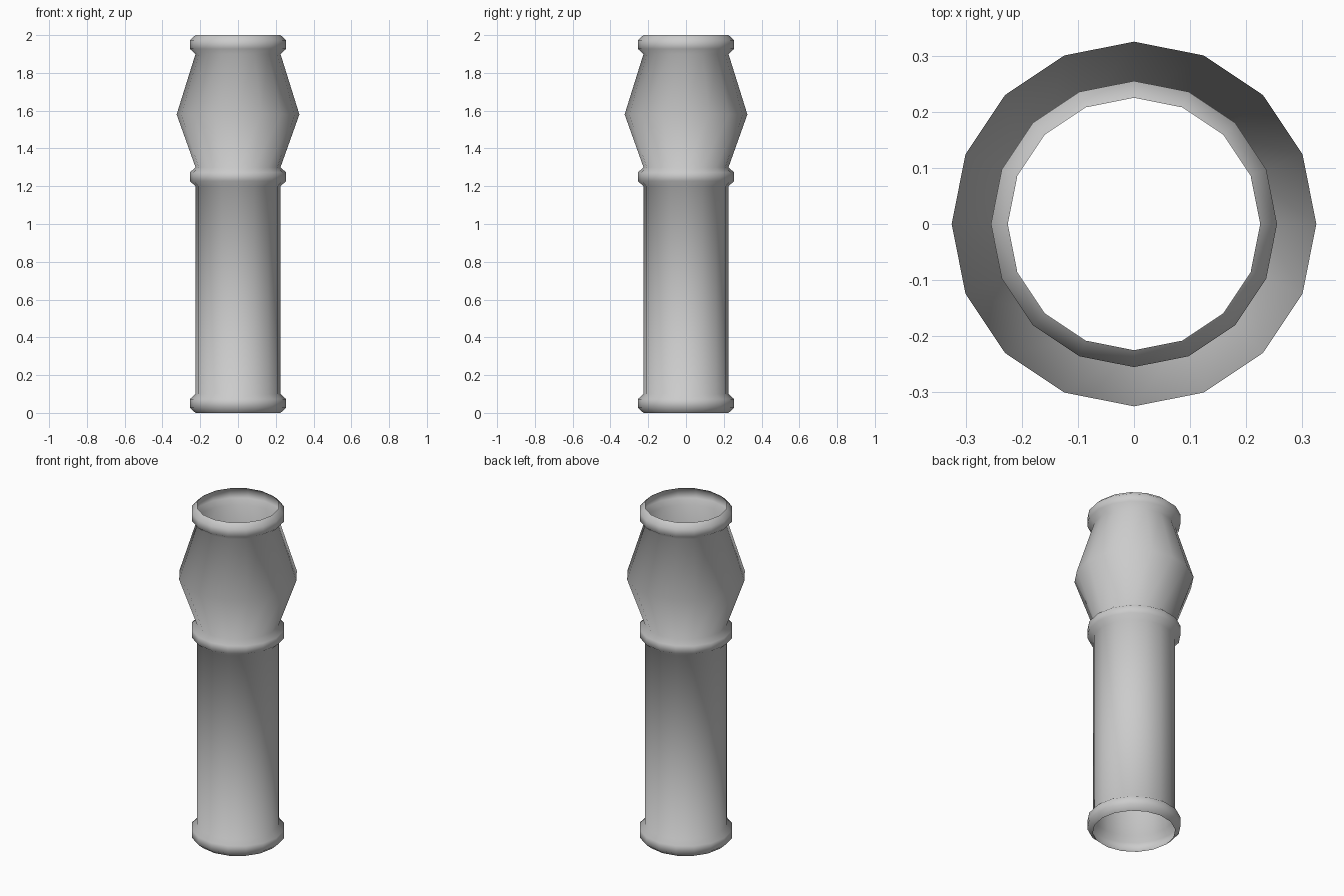
import bpy, bmesh, math

if "Cube" in bpy.data.objects:
    bpy.data.objects.remove(bpy.data.objects["Cube"])

SIDES = 16

def lathe(name, profile):
    """Open surface of revolution from (radius, z) points, bottom to top."""
    bm = bmesh.new()
    rings = []
    for r, z in profile:
        rings.append([bm.verts.new((r * math.cos(2 * math.pi * i / SIDES),
                                    r * math.sin(2 * math.pi * i / SIDES), z))
                      for i in range(SIDES)])
    for low, high in zip(rings, rings[1:]):
        for i in range(SIDES):
            j = (i + 1) % SIDES
            bm.faces.new((low[i], low[j], high[j], high[i])).smooth = True
    mesh = bpy.data.meshes.new(name)
    bm.to_mesh(mesh)
    bm.free()
    obj = bpy.data.objects.new(name, mesh)
    bpy.context.collection.objects.link(obj)
    return obj

def collar(z):
    """Chamfered collar section starting at height z."""
    return [(0.225, z), (0.255, z + 0.027), (0.255, z + 0.073), (0.225, z + 0.1)]

# Hollow pipe: foot collar, straight shaft, middle collar, bulge, top collar
lathe("hollow_pipe", collar(0) + collar(1.2) + [(0.325, 1.58)] + collar(1.9))
